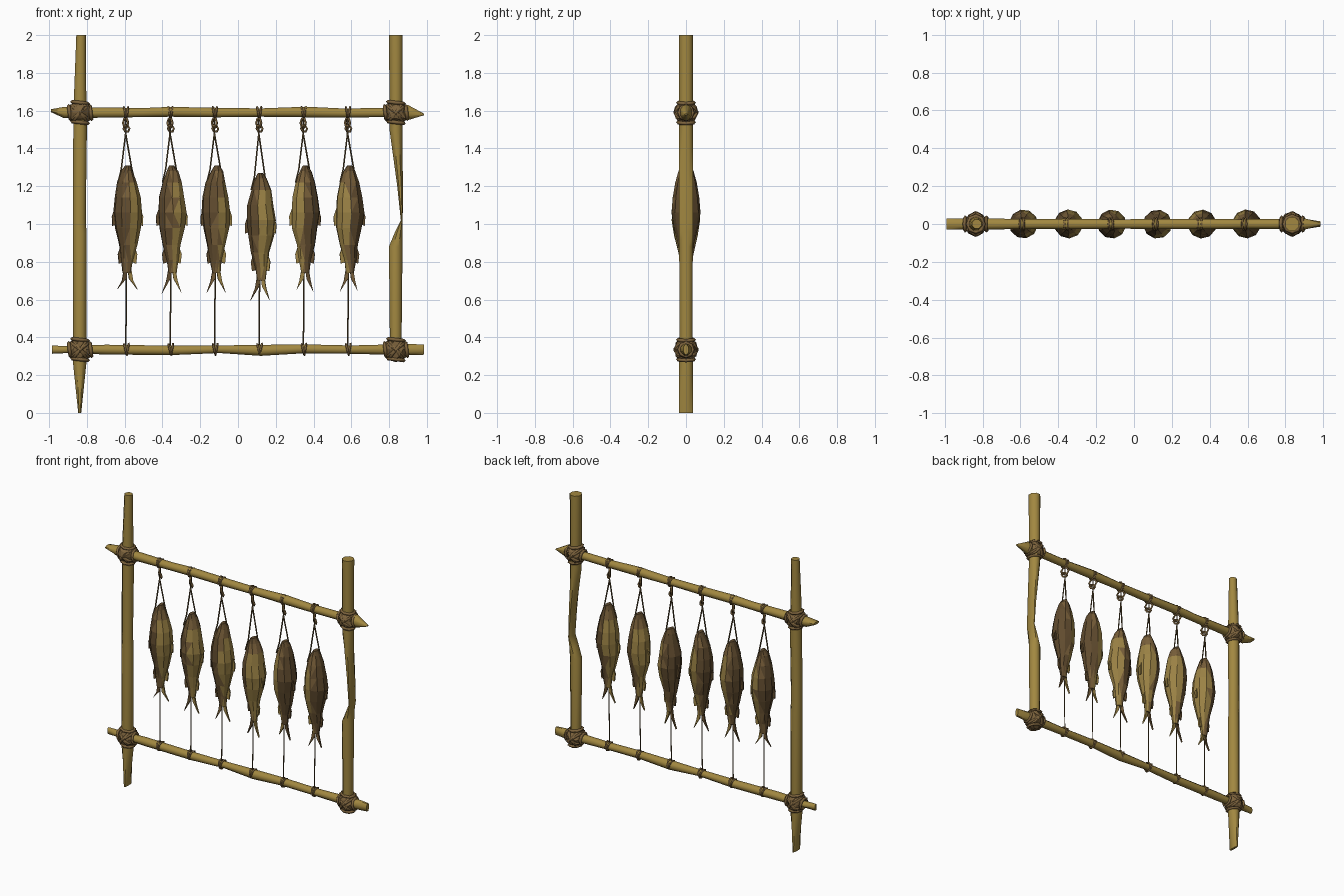
import bpy, bmesh, math, random
from mathutils import Vector, Matrix

random.seed(4)
if "Cube" in bpy.data.objects:
    bpy.data.objects.remove(bpy.data.objects["Cube"])


def material(name, rgb):
    m = bpy.data.materials.new(name)
    m.use_nodes = True
    m.diffuse_color = (*rgb, 1)
    m.node_tree.nodes["Principled BSDF"].inputs["Base Color"].default_value = (*rgb, 1)
    return m


WOOD = material("olive wood", (0.36, 0.245, 0.052))
BINDING = material("brown binding", (0.205, 0.125, 0.046))
CORD = material("dark cord", (0.13, 0.085, 0.034))
BELLY = material("fish belly", (0.33, 0.225, 0.06))
FLANK = material("fish flank", (0.19, 0.115, 0.042))
BACK = material("fish back", (0.12, 0.072, 0.028))


def finish(bm, name, mats, smooth=None):
    bmesh.ops.recalc_face_normals(bm, faces=bm.faces)
    mesh = bpy.data.meshes.new(name)
    bm.to_mesh(mesh)
    bm.free()
    for m in mats:
        mesh.materials.append(m)
    ob = bpy.data.objects.new(name, mesh)
    bpy.context.collection.objects.link(ob)
    if smooth:
        bpy.ops.object.select_all(action="DESELECT")
        ob.select_set(True)
        bpy.context.view_layer.objects.active = ob
        bpy.ops.object.shade_smooth_by_angle(angle=math.radians(smooth))


def loft(bm, rings, sides, place):
    """Skin rings of (along, offset, half width, half depth); place maps to xyz."""
    rows = []
    grow = 1 / math.cos(math.pi / sides)
    for t, off, a, b in rings:
        angles = [math.tau * (i + 0.5) / sides for i in range(sides)]
        rows.append([bm.verts.new(place(t, off + a * grow * math.cos(w), b * grow * math.sin(w)))
                     for w in angles])
    for lo, hi in zip(rows, rows[1:]):
        for i in range(sides):
            j = (i + 1) % sides
            bm.faces.new((lo[i], lo[j], hi[j], hi[i]))
    bm.faces.new(rows[0])
    bm.faces.new(rows[-1])


def cord(name, paths, radius, mat, closed=False):
    """Several thin round strands joined as one mesh."""
    cu = bpy.data.curves.new(name, "CURVE")
    cu.dimensions = "3D"
    cu.bevel_depth = radius
    cu.bevel_resolution = 0
    cu.use_fill_caps = True
    for pts in paths:
        sp = cu.splines.new("POLY")
        sp.points.add(len(pts) - 1)
        for p, co in zip(sp.points, pts):
            p.co = (*co, 1)
        sp.use_cyclic_u = closed
    temp = bpy.data.objects.new(name + "_path", cu)
    mesh = bpy.data.meshes.new_from_object(temp)
    bpy.data.objects.remove(temp)
    mesh.materials.clear()
    mesh.materials.append(mat)
    ob = bpy.data.objects.new(name, mesh)
    bpy.context.collection.objects.link(ob)


def hoop(centre, axis, radius, n=8):
    turn = Vector(axis).to_track_quat("Z", "Y")
    return [Vector(centre) + turn @ Vector((radius * math.cos(math.tau * i / n),
            radius * math.sin(math.tau * i / n), 0)) for i in range(n)]


def upright(t, u, v):
    return (u, v, t)


# Posts, each with whittled ends and dents
posts = {
    "right_post": [(0, -.838, .008, .036), (.27, -.838, .036, .036), (.95, -.838, .036, .034),
                   (1.03, -.84, .034, .03), (1.5, -.836, .036, .036), (1.66, -.836, .033, .034),
                   (2, -.831, .025, .024)],
    "left_post": [(.29, .835, .03, .034), (.88, .835, .036, .036), (.96, .852, .02, .036),
                  (1.02, .867, .005, .036), (1.2, .858, .015, .036), (1.5, .836, .034, .036),
                  (2, .836, .036, .037)],
}
for name, rings in posts.items():
    bm = bmesh.new()
    loft(bm, rings, 8, upright)
    finish(bm, name, [WOOD], 50)

# Rails, gently uneven along their length
rails = {
    "top_rail": (1.59, [(-.99, .01, .008, .028), (-.92, 0, .03, .03), (-.5, 0, .024, .026),
                        (-.36, .004, .026, .028), (-.1, 0, .025, .024), (.12, 0, .022, .027),
                        (.36, .003, .028, .027), (.55, -.002, .024, .025), (.8, 0, .024, .026),
                        (.9, 0, .04, .03), (.985, -.01, .004, .008)]),
    "bottom_rail": (.335, [(-.985, 0, .022, .01), (-.9, 0, .018, .028), (-.7, 0, .026, .026),
                           (-.35, -.004, .025, .025), (-.1, .002, .02, .022), (.12, -.004, .029, .027),
                           (.34, .004, .024, .024), (.6, 0, .022, .025), (.9, 0, .03, .028),
                           (.985, 0, .027, .014)]),
}
for name, (height, rings) in rails.items():
    bm = bmesh.new()
    loft(bm, rings, 8, lambda t, u, v: (t, v, height + u))
    finish(bm, name, [WOOD], 50)

# Lashed corner joints: lumpy core wrapped by crossing strands
for side, sx in (("right", -.836), ("left", .836)):
    for level, z in (("top", 1.59), ("bottom", .335)):
        bm = bmesh.new()
        bmesh.ops.create_icosphere(bm, subdivisions=2, radius=.059)
        for v in bm.verts:
            v.co = v.co * random.uniform(.88, 1.18) + Vector((sx, 0, z))
        finish(bm, f"{side}_{level}_joint", [BINDING])
        c = Vector((sx, 0, z))
        wraps = [hoop(c, (s, 0, 1 + k), .059) for s in (-1, 1) for k in (-.25, .25)]
        wraps += [hoop(c + Vector((0, 0, s * .052)), (.12, 0, 1), .043) for s in (-1, 1)]
        wraps += [hoop(c + Vector((s * .056, 0, 0)), (1, 0, .12), .036) for s in (-1, 1)]
        cord(f"{side}_{level}_lashing", wraps, .010, BINDING, True)


def make_fish(index, x, top, dark_side, yaw):
    bm = bmesh.new()
    body = [(0, .012, .026), (.03, .03, .038), (.09, .05, .054), (.17, .066, .067),
            (.25, .073, .073), (.33, .066, .061), (.42, .047, .04),
            (.50, .031, .024), (.57, .021, .015)]
    body = [(top - t, random.uniform(-.005, .005), a, b) for t, a, b in body]
    loft(bm, body, 10, upright)

    # Tail lobes and ragged fins as thin wedges
    def wedge(points):
        thick = .006
        front, rear = ([bm.verts.new((u, y, top - d)) for u, d in points]
                       for y in (-thick, thick))
        bm.faces.new(front)
        bm.faces.new(rear)
        n = len(points)
        for i in range(n):
            j = (i + 1) % n
            bm.faces.new((front[i], front[j], rear[j], rear[i]))

    for s in (-1, 1):
        wedge([(0, .54), (s * .018, .54), (s * .03, .61),
               (s * random.uniform(.042, .056), random.uniform(.655, .685)), (s * .008, .60)])
        wedge([(s * .06, .2), (s * .084, .27), (s * .082, .32), (s * .068, .315), (s * .05, .36)])
        wedge([(s * .035, .42), (s * .052, .47), (s * .046, .52), (s * .018, .51)])

    # Dark back and crown, brown flank patches, pale belly, ragged borders
    bmesh.ops.triangulate(bm, faces=[f for f in bm.faces if len(f.verts) == 4])
    for f in bm.faces:
        c = f.calc_center_median()
        lean = c.x * dark_side + random.uniform(-.016, .016)
        depth = top - c.z
        if lean > .014 or depth < .045:
            f.material_index = 2
        elif lean > -.006 or depth < .085:
            f.material_index = 1
    bmesh.ops.transform(bm, matrix=Matrix.Translation((x, 0, 0)) @ Matrix.Rotation(yaw, 4, "Z"),
                        verts=bm.verts)
    finish(bm, f"fish_{index}", [BELLY, FLANK, BACK])


# Six fish, each hung on a looped cord and steadied by a thread below
for i in range(6):
    x = -.59 + i * .235
    top = 1.27 if i == 3 else 1.31
    make_fish(i + 1, x + .005, top, -1 if i < 4 else 1, random.uniform(-.2, .2))
    hook = Vector((x - .005, 0, 1.48))
    cord(f"rail_loop_{i + 1}", [hoop((x - .008, 0, 1.59), (1, 0, .2), .030),
                                hoop((x + .004, 0, 1.59), (1, 0, -.15), .030)], .006, BINDING, True)
    cord(f"hanging_knot_{i + 1}", [hoop((x - .005, 0, 1.535), (1, .6, 0), .026, 6),
                                   hoop((x, 0, 1.505), (.6, 1, .2), .018, 6)], .007, BINDING, True)
    cord(f"hanging_cord_{i + 1}", [[hook, (x + s * .028, s * .012, top - .02),
                                    (x + s * .045, s * .02, top - .09)] for s in (-1, 1)]
         + [[hook, hook + Vector((0, 0, .09))]], .0045, CORD)
    cord(f"lower_thread_{i + 1}", [[(x, 0, top - .5), (x - .004, 0, .34)]], .004, CORD)
    cord(f"lower_loop_{i + 1}", [hoop((x - .006, 0, .335), (1, 0, .25), .030),
                                 hoop((x + .006, 0, .337), (1, 0, -.2), .030)], .006, BINDING, True)
